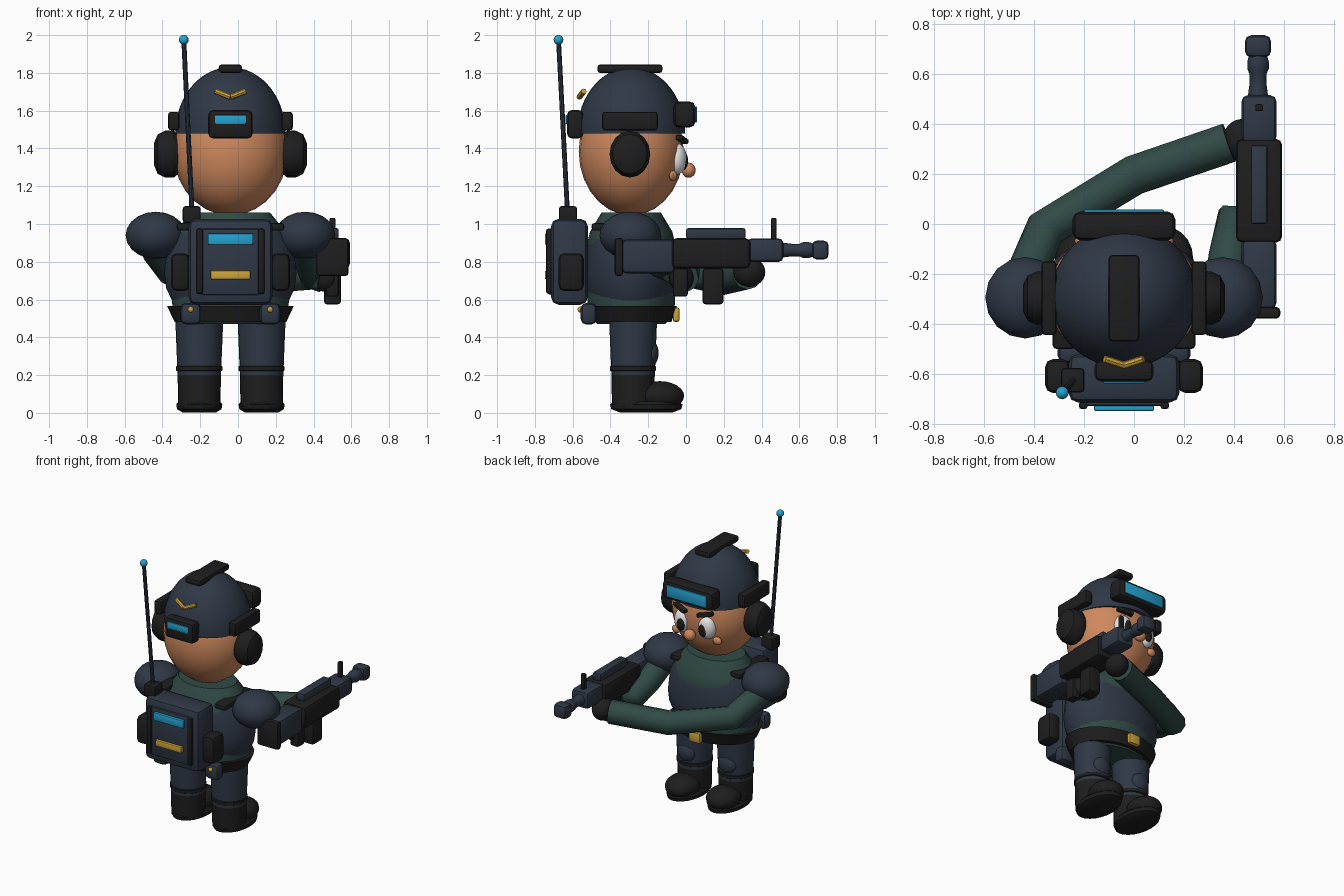
import bpy
import bmesh
import math
from mathutils import Matrix, Vector

old = bpy.data.objects.get("Cube")
if old:
    bpy.data.objects.remove(old, do_unlink=True)


def material(name, *rgb):
    mat = bpy.data.materials.new(name)
    mat.use_nodes = True
    mat.diffuse_color = (*rgb, 1)
    mat.node_tree.nodes["Principled BSDF"].inputs["Base Color"].default_value = (*rgb, 1)
    return mat


NAVY = material("navy armour", .029, .04, .062)
BLACK = material("black gear", .013, .013, .013)
GREEN = material("dark green cloth", .03, .068, .062)
SKIN = material("skin", .62, .25, .11)
CYAN = material("cyan light", .017, .37, .64)
GOLD = material("gold trim", .62, .37, .04)
WHITE = material("eye white", .8, .8, .8)

CX, CY = -.04, -.29        # body axis
GUN_X, GUN_Z = .5, .862    # gun axis
SIDES = (("right", -1), ("left", 1))
made = []


def finish(bm, name, mat, centre, rot=(0, 0, 0)):
    mesh = bpy.data.meshes.new(name)
    bmesh.ops.recalc_face_normals(bm, faces=bm.faces)
    bm.to_mesh(mesh)
    bm.free()
    mesh.materials.append(mat)
    obj = bpy.data.objects.new(name, mesh)
    obj.location, obj.rotation_euler = centre, rot
    bpy.context.collection.objects.link(obj)
    made.append(obj)
    return obj


def box(name, mat, centre, size, bevel=.015, rot=(0, 0, 0)):
    bm = bmesh.new()
    bmesh.ops.create_cube(bm, size=1, matrix=Matrix.Diagonal((*size, 1)))
    if bevel:
        bmesh.ops.bevel(bm, geom=bm.edges[:], offset=min(bevel, min(size) * .4),
                        segments=2, profile=.5, affect='EDGES')
    return finish(bm, name, mat, centre, rot)


def ball(name, mat, centre, radii, rot=(0, 0, 0), segments=20):
    bm = bmesh.new()
    bmesh.ops.create_uvsphere(bm, u_segments=segments, v_segments=segments // 2 + 2,
                              radius=1, matrix=Matrix.Diagonal((*radii, 1)))
    return finish(bm, name, mat, centre, rot)


def lathe(name, mat, centre, profile, depth=1.0, rot=(0, 0, 0), segments=24):
    """Closed turned solid from (radius, height) pairs; depth squashes y."""
    bm = bmesh.new()
    rings = []
    for r, z in profile:
        angles = [math.tau * i / segments for i in range(segments)]
        rings.append([bm.verts.new((r * math.cos(a), r * depth * math.sin(a), z)) for a in angles])
    for low, high in zip(rings, rings[1:]):
        for i in range(segments):
            j = (i + 1) % segments
            bm.faces.new((low[i], low[j], high[j], high[i]))
    bm.faces.new(rings[0][::-1])
    bm.faces.new(rings[-1])
    return finish(bm, name, mat, centre, rot)


def rod(name, mat, start, end, radius, segments=10):
    start, end = Vector(start), Vector(end)
    turn = (end - start).to_track_quat('Z', 'Y').to_euler()
    return lathe(name, mat, start, [(radius, 0), (radius, (end - start).length)],
                 rot=turn, segments=segments)


def sleeve(name, points, radius):
    curve = bpy.data.curves.new(name, 'CURVE')
    curve.dimensions = '3D'
    curve.bevel_depth, curve.bevel_resolution = radius, 3
    curve.use_fill_caps = True
    spline = curve.splines.new('POLY')
    spline.points.add(len(points) - 1)
    for target, p in zip(spline.points, points):
        target.co = (*p, 1)
    curve.materials.append(GREEN)
    obj = bpy.data.objects.new(name, curve)
    bpy.context.collection.objects.link(obj)


# Torso, vest and belt
axis = (CX, CY, 0)
lathe("shirt", GREEN, axis, [(.24, .47), (.3, .52), (.31, .59), (.31, .9), (.29, .96), (.21, 1.06)], .75)
lathe("vest", NAVY, axis, [(.31, .595), (.34, .66), (.35, .74), (.335, .88), (.3, .955)], .7)
lathe("belt", BLACK, axis, [(.295, .48), (.335, .565)], .72)
box("belt_buckle", GOLD, (CX, -.052, .52), (.09, .035, .075), .01)

# Legs, boots, hip pouches, shoulders
for side, s in SIDES:
    leg_x = CX + s * .165
    lathe(side + "_leg", NAVY, (leg_x, -.28, 0), [(.115, .2), (.128, .52)])
    ball(side + "_knee_pad", NAVY, (leg_x, -.185, .315), (.07, .04, .068))
    lathe(side + "_boot", BLACK, (leg_x, -.28, 0),
          [(.112, .03), (.115, .22), (.122, .225), (.122, .245), (.115, .25)])
    ball(side + "_boot_toe", BLACK, (leg_x, -.14, .09), (.112, .13, .078))
    lathe(side + "_boot_sole", BLACK, (leg_x, -.21, 0),
          [(.09, .003), (.118, .02), (.122, .045), (.11, .06)], 1.57)
    hip_x = CX + s * .21
    box(side + "_hip_pouch", NAVY, (hip_x, -.515, .525), (.11, .085, .115), .03)
    ball(side + "_pouch_button", GOLD, (hip_x, -.558, .547), (.016, .016, .016), segments=10)
    ball(side + "_shoulder_pad", NAVY, (CX + s * .395, -.295, .94), (.16, .163, .125), segments=16)
    box(side + "_shoulder_strap", BLACK, (CX + s * .24, -.33, .985), (.09, .34, .04))
    box(side + "_pack_pouch", BLACK, (CX + s * .265, -.608, .745), (.1, .135, .2), .03)
    box(side + "_pack_bar", BLACK, (CX + s * .163, -.725, .803), (.034, .03, .345), .01)

# Backpack and antenna
box("backpack", NAVY, (CX, -.617, .8), (.445, .195, .455), .04)
box("backpack_panel", NAVY, (CX, -.715, .8), (.31, .025, .35), .01)
box("backpack_light", CYAN, (CX, -.735, .92), (.24, .025, .058), .006)
box("backpack_stripe", GOLD, (CX, -.735, .73), (.21, .025, .045), .006)
box("antenna_base", BLACK, (-.245, -.625, 1.05), (.095, .097, .09))
tip = (-.287, -.675, 1.975)
rod("antenna_rod", NAVY, (-.243, -.627, 1.05), tip, .013)
ball("antenna_tip", CYAN, tip, (.026, .026, .026), segments=12)

# Head and face
ball("head", SKIN, (CX, CY, 1.385), (.303, .278, .34), segments=24)
ball("nose", SKIN, (CX, .014, 1.285), (.042, .037, .04))
for side, s in SIDES:
    eye_x = CX + s * .1
    ball(side + "_eye", WHITE, (eye_x, -.047, 1.345), (.062, .05, .083), (0, 0, -s * .25))
    ball(side + "_pupil", BLACK, (eye_x - s * .008, -.014, 1.335), (.035, .024, .05), (0, 0, -s * .25))
    box(side + "_brow", BLACK, (eye_x, -.02, 1.447), (.115, .04, .026), .008, (0, s * -.22, -s * .3))
    ball(side + "_cheek", SKIN, (CX + s * .165, -.068, 1.255), (.034, .022, .028), segments=12)
    lathe(side + "_earmuff", BLACK, (CX + s * .27, -.297, 1.37),
          [(.1, 0), (.124, .03), (.124, .075), (.105, .115), (.06, .134)], .87,
          (0, s * math.pi / 2, 0), 16)
    box(side + "_helmet_rail", BLACK, (CX + s * .3, -.297, 1.545), (.06, .295, .098))

# Helmet
dome = [(.292 * math.cos(a), .35 * math.sin(a))
        for a in [math.radians(6 * i) for i in range(15)]]
lathe("helmet", NAVY, (CX, CY, 1.48), dome, .98, segments=32)
box("helmet_top_rail", BLACK, (CX, -.297, 1.822), (.124, .345, .045))
box("helmet_back_lamp", BLACK, (CX, -.587, 1.528), (.235, .085, .15), .025)
box("helmet_back_light", CYAN, (CX, -.628, 1.553), (.165, .02, .048), .005)
box("goggles", BLACK, (CX, -.008, 1.58), (.41, .115, .138), .03)
box("goggle_lens", CYAN, (CX, .05, 1.58), (.32, .015, .085), .005)
for side, s in SIDES:
    rod(side + "_chevron_bar", GOLD, (CX, -.565, 1.672), (CX + s * .078, -.54, 1.703), .015, 8)

# Arms and gloves
sleeve("right_arm", [(-.44, -.29, .92), (-.43, -.2, .86), (-.355, -.02, .755),
                     (.0, .195, .705), (.38, .325, .735)], .083)
sleeve("left_arm", [(.36, -.29, .91), (.385, -.12, .79), (.395, .0, .735), (.45, -.015, .72)], .085)
ball("right_glove", BLACK, (.43, .335, .745), (.075, .085, .078))
ball("left_glove", BLACK, (.465, -.025, .715), (.065, .065, .075))

# Rifle
box("rifle_butt", BLACK, (GUN_X, -.355, .825), (.17, .045, .2))
box("rifle_stock", NAVY, (GUN_X, -.2, .828), (.14, .28, .18), .025)
box("rifle_receiver", BLACK, (GUN_X, .133, .845), (.185, .415, .16), .025)
box("rifle_handguard", NAVY, (GUN_X, .42, GUN_Z), (.14, .19, .125), .025)
box("rifle_top_rail", NAVY, (GUN_X, .158, .95), (.066, .315, .055), .01)
box("rifle_front_sight", BLACK, (GUN_X, .465, .975), (.03, .028, .115), .006)
box("rifle_magazine", BLACK, (GUN_X, .143, .67), (.09, .11, .19))
box("rifle_grip", BLACK, (GUN_X, -.03, .69), (.07, .08, .15))
lathe("rifle_barrel", NAVY, (GUN_X - .004, .5, GUN_Z),
      [(.042, 0), (.034, .06), (.034, .1), (.043, .12), (.043, .15), (.034, .18)],
      rot=(-math.pi / 2, 0, 0), segments=14)
box("rifle_muzzle", NAVY, (GUN_X - .004, .711, GUN_Z), (.105, .088, .1), .025)

# Shading
bpy.ops.object.select_all(action='DESELECT')
for obj in made:
    obj.select_set(True)
bpy.context.view_layer.objects.active = made[0]
bpy.ops.object.shade_smooth_by_angle(angle=math.radians(35))
